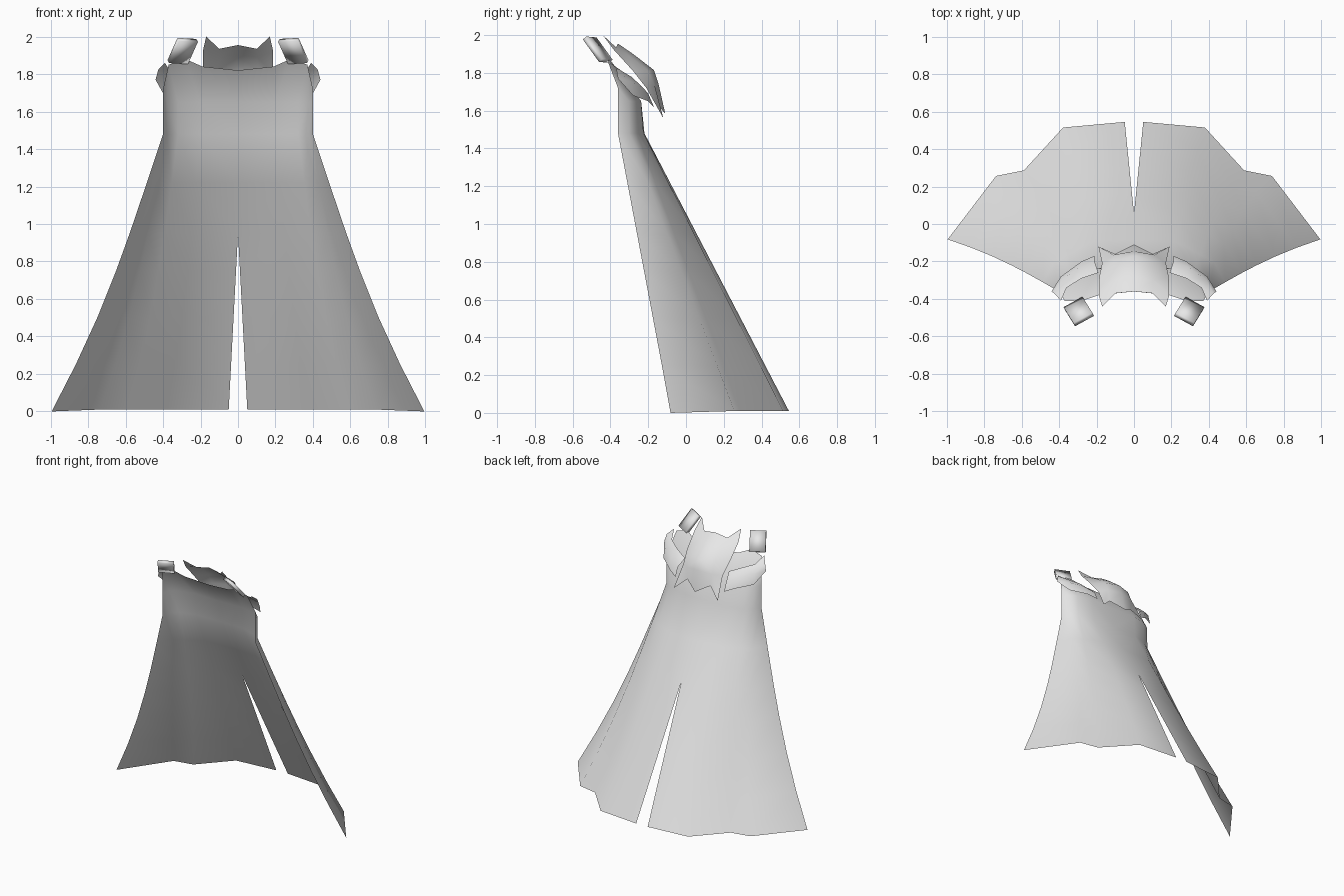
import bpy
import bmesh
from mathutils import Vector, Matrix

cube = bpy.data.objects.get("Cube")
if cube:
    bpy.data.objects.remove(cube, do_unlink=True)

grey = bpy.data.materials.new("light_grey")
grey.use_nodes = True
grey.diffuse_color = (0.8, 0.8, 0.8, 1)
grey.node_tree.nodes["Principled BSDF"].inputs["Base Color"].default_value = (0.8, 0.8, 0.8, 1)


def finish(name, bm, angle):
    """Make a smooth object mirrored across the middle."""
    bmesh.ops.recalc_face_normals(bm, faces=bm.faces)
    mesh = bpy.data.meshes.new(name)
    bm.to_mesh(mesh)
    bm.free()
    mesh.materials.append(grey)
    ob = bpy.data.objects.new(name, mesh)
    bpy.context.collection.objects.link(ob)
    mirror = ob.modifiers.new("mirror", "MIRROR")
    mirror.merge_threshold = 0.0005
    bpy.ops.object.select_all(action="DESELECT")
    ob.select_set(True)
    bpy.context.view_layer.objects.active = ob
    bpy.ops.object.shade_smooth_by_angle(angle=angle)
    return ob


def sheet(name, rows):
    """Skin a grid of points, one row after another."""
    bm = bmesh.new()
    grid = [[bm.verts.new(p) for p in row] for row in rows]
    for a, b in zip(grid, grid[1:]):
        for i in range(len(a) - 1):
            bm.faces.new((a[i], a[i + 1], b[i + 1], b[i]))
    return finish(name, bm, 1.2)


# Cape: the hem blends up to the waist, then the neck leans forward
hem = [(0.05, 0.55), (0.38, 0.52), (0.59, 0.29), (0.74, 0.26), (1.0, -0.08)]
waist = [(0, -0.22), (0.2, -0.225), (0.32, -0.26), (0.38, -0.3), (0.4, -0.36)]
slit_top, waist_z = 0.95, 1.48
rows = []
for z in (0.01, 0.25, 0.5, 0.75, slit_top, 1.22, waist_z):
    t = z / waist_z
    row = []
    for i, (h, w) in enumerate(zip(hem, waist)):
        x = h[0] + (w[0] - h[0]) * t
        y = h[1] + (w[1] - h[1]) * t
        x *= 1 - 0.26 * t * (1 - t)
        if i == 0:
            x = hem[0][0] * max(0, 1 - z / slit_top)
        row.append((x, y, 0 if z < 0.1 and i == 4 else z))
    rows.append(row)
rows.append([(x, y - 0.025 * (0.4 - x) / 0.4, 1.65) for x, y in waist])
rows.append([(0, -0.36, 1.82), (0.19, -0.38, 1.84), (0.28, -0.41, 1.88),
             (0.37, -0.41, 1.85), (0.4, -0.36, 1.72)])
sheet("cape", rows)

# Pointed plate behind the neck
sheet("neck_plate", [
    [(0, -0.36, 1.955), (0.1, -0.37, 1.935), (0.17, -0.44, 2.0)],
    [(0, -0.28, 1.9), (0.1, -0.3, 1.89), (0.188, -0.38, 1.92)],
    [(0, -0.17, 1.815), (0.11, -0.2, 1.81), (0.185, -0.28, 1.81)],
    [(0, -0.145, 1.74), (0.11, -0.165, 1.73), (0.17, -0.21, 1.72)],
    [(0, -0.11, 1.585), (0.1, -0.16, 1.64), (0.19, -0.12, 1.56)],
])

# Curved bands over the shoulders
upper = [(0.19, -0.26, 1.74), (0.28, -0.29, 1.78), (0.36, -0.34, 1.81), (0.39, -0.41, 1.86)]
lower = [(0.21, -0.17, 1.62), (0.28, -0.2, 1.65), (0.39, -0.28, 1.68), (0.44, -0.36, 1.77)]
middle = [(Vector(a) + Vector(b)) / 2 + Vector((0.01, 0.015, 0.01))
          for a, b in zip(upper, lower)]
sheet("shoulder_band", [upper, middle, lower])

# Small tilted clasps above the shoulders
across = Vector((0.1, -0.055, 0.005)).normalized()
along = Vector((0.055, 0.1, -0.135))
along = (along - across * along.dot(across)).normalized()
axes = Matrix((across, along, across.cross(along))).transposed().to_4x4()
bm = bmesh.new()
bmesh.ops.create_cube(bm, size=1, matrix=Matrix.Translation((0.295, -0.467, 1.923)) @ axes
                      @ Matrix.Diagonal((0.115, 0.155, 0.025, 1)))
finish("shoulder_clasp", bm, 1.75)
